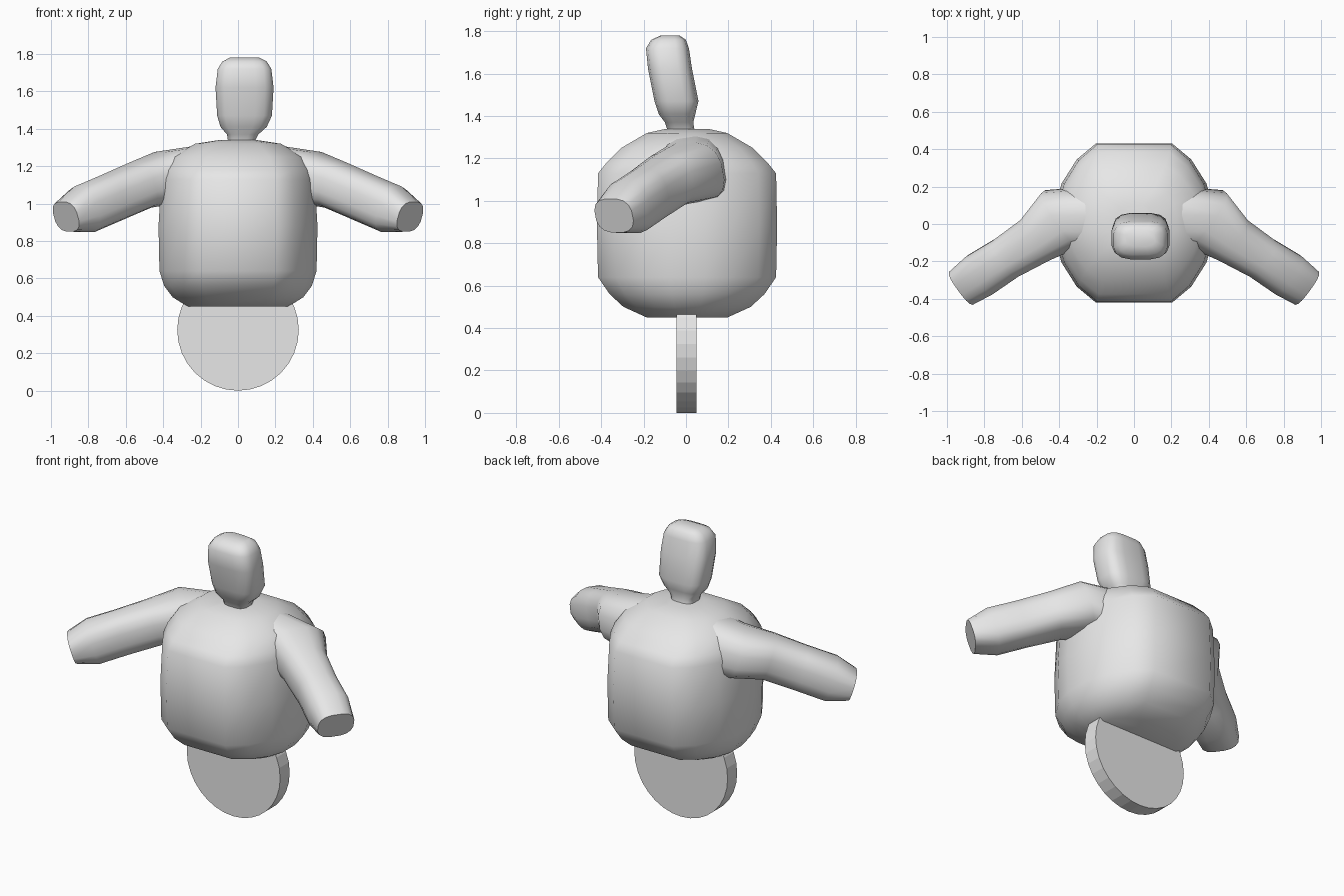
import bpy, bmesh, math
from mathutils import Vector

cube = bpy.data.objects.get("Cube")
if cube:
    bpy.data.objects.remove(cube)

grey = bpy.data.materials.new("plain grey")
grey.use_nodes = True
grey.diffuse_color = (0.8, 0.8, 0.8, 1)
grey.node_tree.nodes["Principled BSDF"].inputs["Base Color"].default_value = (0.8, 0.8, 0.8, 1)


def finish(bm, name, angle):
    """Turn a bmesh into a grey, smooth-shaded object."""
    bmesh.ops.recalc_face_normals(bm, faces=bm.faces)
    mesh = bpy.data.meshes.new(name)
    bm.to_mesh(mesh)
    bm.free()
    mesh.materials.append(grey)
    ob = bpy.data.objects.new(name, mesh)
    bpy.context.collection.objects.link(ob)
    bpy.ops.object.select_all(action="DESELECT")
    bpy.context.view_layer.objects.active = ob
    ob.select_set(True)
    bpy.ops.object.shade_smooth_by_angle(angle=math.radians(angle))
    return ob


def loft(name, rings, angle=50):
    """Skin a list of equal point rings and cap both ends."""
    bm = bmesh.new()
    loops = [[bm.verts.new(p) for p in ring] for ring in rings]
    n = len(loops[0])
    for a, b in zip(loops, loops[1:]):
        for i in range(n):
            j = (i + 1) % n
            bm.faces.new((a[i], a[j], b[j], b[i]))
    bm.faces.new(loops[0])
    bm.faces.new(loops[-1])
    return finish(bm, name, angle)


def oval(centre, side, up, power, count=16):
    """Rounded-square ring spanned by two half-axis vectors."""
    ring = []
    for i in range(count):
        t = 2 * math.pi * (i + 0.5) / count
        c, s = math.cos(t), math.sin(t)
        ring.append(Vector(centre)
                    + side * math.copysign(abs(c) ** power, c)
                    + up * math.copysign(abs(s) ** power, s))
    return ring


# Body: chamfered plan outline, scaled at each height
quarter = [(1, 0.2), (0.91, 0.5), (0.72, 0.8), (0.48, 1)]
plan = quarter + [(-x, y) for x, y in reversed(quarter)]
plan += [(-x, -y) for x, y in plan]
body_levels = [(0.45, 0.27, 0.19), (0.50, 0.35, 0.30), (0.56, 0.395, 0.365),
               (0.64, 0.42, 0.42), (0.88, 0.425, 0.425), (1.13, 0.41, 0.42),
               (1.18, 0.395, 0.38), (1.25, 0.35, 0.31), (1.32, 0.23, 0.19),
               (1.34, 0.1, 0.1)]
loft("body", [[(x * w, y * d + 0.005, z) for x, y in plan] for z, w, d in body_levels])

# Head and neck: height, centre x, half width, front y, back y
head_levels = [(1.30, 0.02, 0.16, -0.15, 0.12), (1.34, 0.02, 0.075, -0.09, 0.04),
               (1.37, 0.025, 0.085, -0.10, 0.035), (1.41, 0.03, 0.125, -0.13, 0.045),
               (1.47, 0.035, 0.148, -0.15, 0.06), (1.62, 0.035, 0.157, -0.18, 0.03),
               (1.72, 0.035, 0.145, -0.19, 0.015), (1.76, 0.035, 0.12, -0.165, 0.0),
               (1.78, 0.035, 0.08, -0.12, -0.03)]
loft("head", [oval((x, (f + b) / 2, z), Vector((w, 0, 0)), Vector((0, (b - f) / 2, 0)), 0.6)
              for z, x, w, f, b in head_levels])

# Arms: tapered tubes sweeping out, forward and down
along = Vector((0.77, -0.56, -0.31)).normalized()
across = Vector((0.59, 0.81, 0)).normalized()
upward = along.cross(across).normalized()
arm_path = [((0.15, 0.03, 1.15), 0.20, 0.17), ((0.38, 0.03, 1.14), 0.18, 0.145),
            ((0.52, -0.08, 1.10), 0.135, 0.13), ((0.68, -0.18, 1.03), 0.12, 0.13),
            ((0.82, -0.27, 0.97), 0.125, 0.13), ((0.92, -0.34, 0.93), 0.11, 0.085)]
arm_rings = [oval(c, across * w, upward * h, 0.75) for c, w, h in arm_path]
loft("left_arm", arm_rings)
loft("right_arm", [[(-p.x, p.y, p.z) for p in ring] for ring in arm_rings])

# Wheel: thin upright disc under the body
wheel_ring = [(0.325 * math.cos(math.tau * i / 32), 0.325 * (1 + math.sin(math.tau * i / 32)))
              for i in range(32)]
loft("wheel", [[(x, y, z) for x, z in wheel_ring] for y in (-0.045, 0.05)], angle=5)
